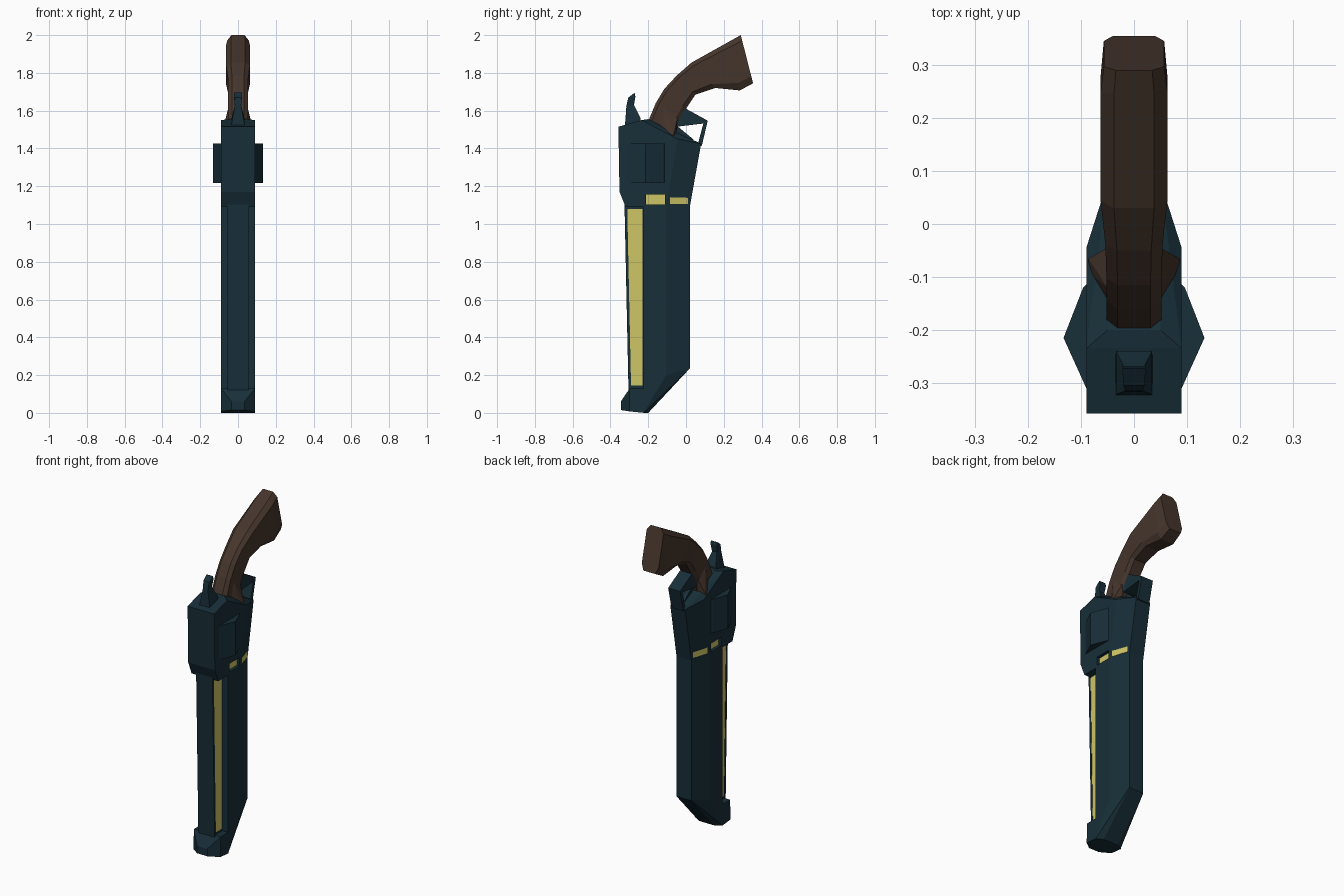
import bpy, bmesh

if "Cube" in bpy.data.objects:
    bpy.data.objects.remove(bpy.data.objects["Cube"])


def material(name, rgb):
    m = bpy.data.materials.new(name)
    m.diffuse_color = (*rgb, 1)
    m.use_nodes = True
    m.node_tree.nodes["Principled BSDF"].inputs["Base Color"].default_value = m.diffuse_color
    return m


STEEL = material("blue_steel", (0.009, 0.028, 0.040))
WOOD = material("dark_wood", (0.060, 0.036, 0.025))
GLOW = material("yellow_inlay", (0.62, 0.56, 0.13))


def finish(name, bm, mat):
    bmesh.ops.recalc_face_normals(bm, faces=bm.faces)
    me = bpy.data.meshes.new(name)
    bm.to_mesh(me)
    bm.free()
    ob = bpy.data.objects.new(name, me)
    bpy.context.collection.objects.link(ob)
    me.materials.append(mat)
    return ob


def hull(name, half, mat=STEEL, mirror=True):
    """Faceted solid: convex hull of half points, mirrored over x = 0."""
    bm = bmesh.new()
    for x, y, z in half:
        bm.verts.new((x, y, z))
        if mirror:
            bm.verts.new((-x, y, z))
    r = bmesh.ops.convex_hull(bm, input=bm.verts)
    junk = {g for g in r["geom_interior"] + r["geom_unused"] if isinstance(g, bmesh.types.BMVert)}
    bmesh.ops.delete(bm, geom=list(junk), context='VERTS')
    bmesh.ops.dissolve_limit(bm, angle_limit=0.02, verts=bm.verts, edges=bm.edges)
    return finish(name, bm, mat)


def slab(name, profile, w, mat=STEEL):
    """Side profile (y, z) extruded to half width w."""
    bm = bmesh.new()
    f = bm.faces.new([bm.verts.new((-w, y, z)) for y, z in profile])
    r = bmesh.ops.extrude_face_region(bm, geom=[f])
    vs = [v for v in r["geom"] if isinstance(v, bmesh.types.BMVert)]
    bmesh.ops.translate(bm, vec=(2 * w, 0, 0), verts=vs)
    return finish(name, bm, mat)


def box(name, lo, hi, mat=STEEL):
    pts = [(x, y, z) for x in (lo[0], hi[0]) for y in (lo[1], hi[1]) for z in (lo[2], hi[2])]
    return hull(name, pts, mat, mirror=False)


# Under-barrel body with chamfered back and slanted lower end
hull("barrel_body", [
    (.09, -.225, 0), (.05, -.2, 0), (.09, -.105, .2), (.05, .02, .235),
    (.09, -.225, 1.1), (.09, -.105, 1.1), (.05, .02, 1.1)])

# Top rib, its front lip and the yellow side strips
slab("barrel_rib", [(-.315, 1.12), (-.295, .1), (-.2, .1), (-.2, 1.12)], .05)
slab("rib_lip", [(-.326, 1.12), (-.304, .1), (-.291, .1), (-.312, 1.12)], .055)
slab("side_strip", [(-.311, 1.08), (-.291, .145), (-.23, .145), (-.23, 1.08)], .053, GLOW)

# Muzzle block rising to the front sight
hull("muzzle_block", [
    (.09, -.22, .13), (.09, -.22, 0), (.09, -.30, .008), (.09, -.298, .13),
    (.035, -.345, .06), (.035, -.345, .015)])

# Receiver frame
frame = hull("frame", [
    (.09, -.32, 1.09), (.09, -.352, 1.17), (.09, -.358, 1.515), (.09, -.235, 1.55),
    (.05, -.20, 1.555), (.09, -.045, 1.45), (.05, .08, 1.425), (.05, .065, 1.40),
    (.05, .025, 1.15), (.05, .02, 1.09), (.09, -.105, 1.09)])

# Recessed side slots with yellow inlays, plus inlays on the back chamfers
for s, side in ((1, "right"), (-1, "left")):
    cut = box(side + "_slot_cutter", (s * .068, -.213, 1.104), (s * .12, -.112, 1.155))
    cut.hide_render = True
    cut.hide_viewport = False
    cut.display_type = 'WIRE'
    mod = frame.modifiers.new(side + "_slot", 'BOOLEAN')
    mod.object = cut
    mod.solver = 'EXACT'
    box(side + "_slot_inlay", (s * .06, -.213, 1.104), (s * .071, -.112, 1.155), GLOW)
    hull(side + "_chamfer_inlay", [
        (s * x, y, z) for z in (1.105, 1.155)
        for x, y in ((.0865, -.085), (.056, .01), (.07, -.085), (.045, .0))], GLOW, mirror=False)

# Faceted cylinder passing through the frame
hull("cylinder", [(x, y, z) for z in (1.218, 1.425)
                  for x, y in ((.09, -.31), (.133, -.215), (.096, -.12), (.08, -.105))])

# Hammer with hooked spur
hull("hammer_base", [(.036, -.325, 1.50), (.036, -.238, 1.50), (.034, -.322, 1.53),
                     (.034, -.24, 1.56), (.016, -.315, 1.63), (.016, -.275, 1.63)])
hull("hammer_spur", [(.016, -.317, 1.62), (.016, -.277, 1.62), (.020, -.305, 1.67),
                     (.022, -.272, 1.695), (.022, -.268, 1.675)])

# Trigger guard and trigger
slab("guard_upper_arm", [(-.06, 1.55), (0, 1.61), (.115, 1.547), (.092, 1.532), (-.05, 1.515)], .04)
slab("guard_back_arm", [(.115, 1.547), (.084, 1.415), (.058, 1.405), (.092, 1.532)], .04)
slab("trigger", [(-.06, 1.53), (.04, 1.447), (.034, 1.425), (-.07, 1.48)], .015)

# Grip lofted through chamfered sections: top (y, z), bottom (y, z), half width
sections = [
    ((-.21, 1.52), (-.06, 1.45), .052), ((-.16, 1.64), (-.035, 1.55), .052),
    ((-.115, 1.715), (0, 1.61), .052), ((-.05, 1.785), (.05, 1.685), .054),
    ((.03, 1.855), (.155, 1.72), .063), ((.245, 1.975), (.285, 1.707), .063),
    ((.29, 2.0), (.355, 1.745), .057)]
bm = bmesh.new()
rings = []
for (ty, tz), (by, bz), w in sections:
    half = [(.6 * w, 0), (w, .11), (w, .85), (.7 * w, 1)]
    loop = half + [(-x, t) for x, t in reversed(half)]
    rings.append([bm.verts.new((x, ty + (by - ty) * t, tz + (bz - tz) * t)) for x, t in loop])
for a, b in zip(rings, rings[1:]):
    for i in range(8):
        j = (i + 1) % 8
        bm.faces.new((a[i], a[j], b[j], b[i]))
bm.faces.new(rings[0])
bm.faces.new(rings[-1])
finish("grip", bm, WOOD)

# Flared wooden foot where the grip meets the frame
hull("grip_foot", [(.086, -.065, 1.475), (.086, -.09, 1.45), (.05, -.15, 1.495),
                   (.05, -.045, 1.56), (.05, -.12, 1.62), (.05, -.055, 1.45)], WOOD)
